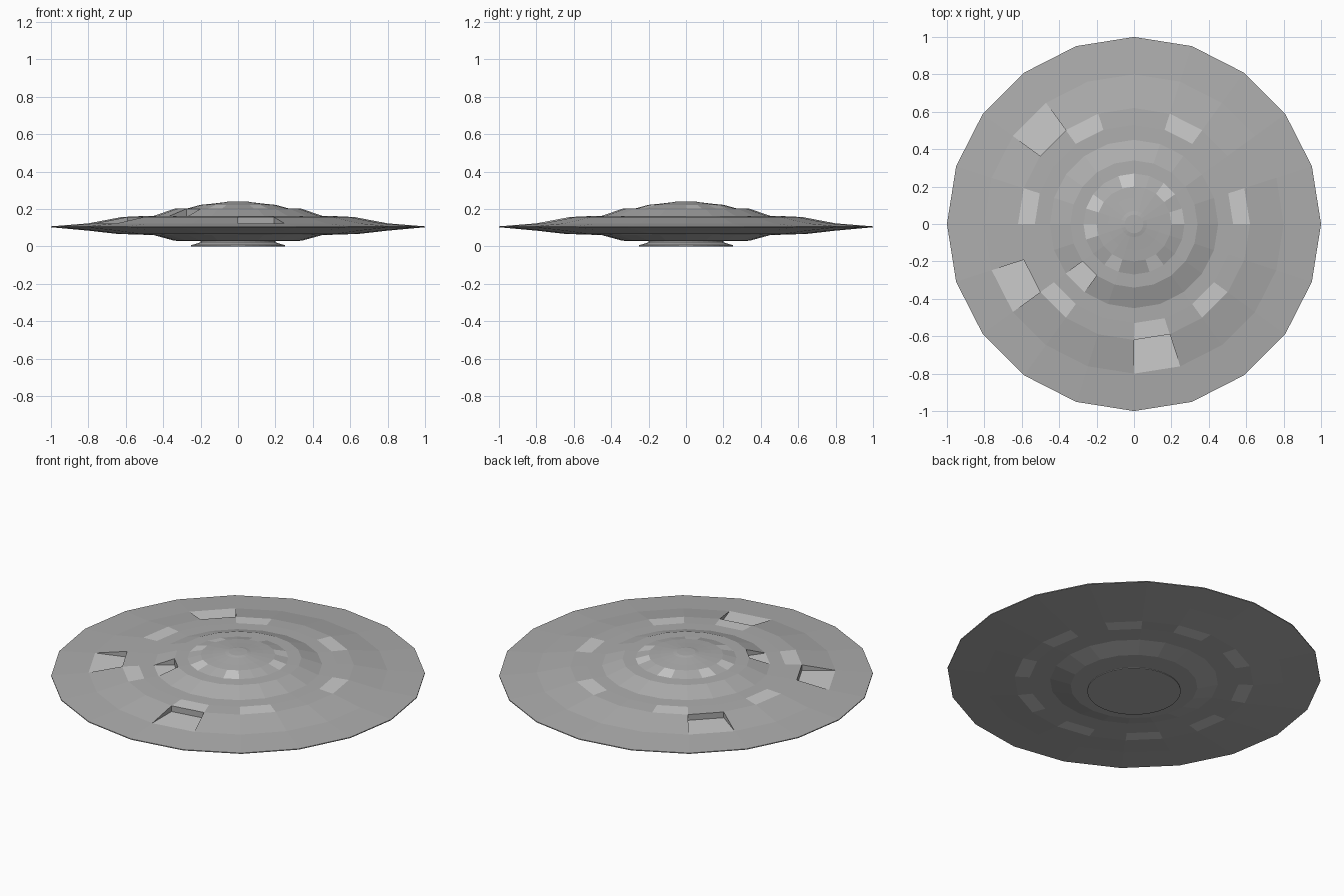
import bpy, bmesh
from math import cos, sin, tau

if "Cube" in bpy.data.objects:
    bpy.data.objects.remove(bpy.data.objects["Cube"])

SEG = 20

def grey(name, v):
    m = bpy.data.materials.new(name)
    m.diffuse_color = (v, v, v, 1)
    m.use_nodes = True
    m.node_tree.nodes["Principled BSDF"].inputs["Base Color"].default_value = m.diffuse_color
    return m

hull_grey, lamp_grey = grey("hull_grey", 0.42), grey("lamp_grey", 0.75)

def finish(bm, name):
    bmesh.ops.recalc_face_normals(bm, faces=bm.faces)
    me = bpy.data.meshes.new(name)
    bm.to_mesh(me)
    bm.free()
    me.materials.append(hull_grey)
    me.materials.append(lamp_grey)
    ob = bpy.data.objects.new(name, me)
    bpy.context.collection.objects.link(ob)
    return ob

def lathe(name, profile, seg=SEG, lamps=(), notches=()):
    """Revolve (r, z) points; lamps are pale faces, notches are level cut-outs, both (row, segment)."""
    bm = bmesh.new()
    rings = []
    for r, z in profile:
        if r == 0:
            rings.append([bm.verts.new((0, 0, z))] * seg)
        else:
            rings.append([bm.verts.new((r * cos(tau * i / seg), r * sin(tau * i / seg), z))
                          for i in range(seg)])
    for k in range(len(profile) - 1):
        for i in range(seg):
            j = (i + 1) % seg
            a, b, c, d = rings[k][i], rings[k][j], rings[k + 1][j], rings[k + 1][i]
            if (k, i) in notches:
                # level floor at the outer edge height, inner wall, side cheeks
                z = profile[k + 1][1]
                e = bm.verts.new((a.co.x, a.co.y, z))
                f = bm.verts.new((b.co.x, b.co.y, z))
                bm.faces.new((e, f, c, d)).material_index = 1
                for q in ((a, b, f, e), (a, e, d), (b, c, f)):
                    bm.faces.new(q)
                continue
            face = bm.faces.new(list(dict.fromkeys((a, b, c, d))))
            if (k, i) in lamps:
                face.material_index = 1
    return finish(bm, name)

# Saucer hull: stepped dome, knife-edge rim, stepped underside
profile = [(0, .241), (.05, .24), (.07, .236), (.14, .228), (.20, .222), (.27, .203),
           (.34, .201), (.45, .163), (.53, .161), (.62, .157), (.80, .123), (1, .107),
           (1, .102), (.80, .084), (.64, .066), (.56, .064), (.45, .060), (.34, .030), (0, .028)]
lamps = {(8, s) for s in (0, 3, 6, 9, 12, 15, 17)}            # outer deck lights
lamps |= {(4, s) for s in (0, 2, 5, 8, 10, 13, 16)}           # dome lights
lamps |= {(14, s) for s in range(0, SEG, 2)}                  # underside lights
notches = {(9, 7), (9, 11), (9, 15), (6, 12)}                 # deck cut-outs
lathe("saucer_hull", profile, lamps=lamps, notches=notches)

# Round landing pad under the hull
lathe("base_pad", [(0, .032), (.20, .032), (.20, .022), (.25, .006), (.25, 0), (0, 0)], seg=40)
